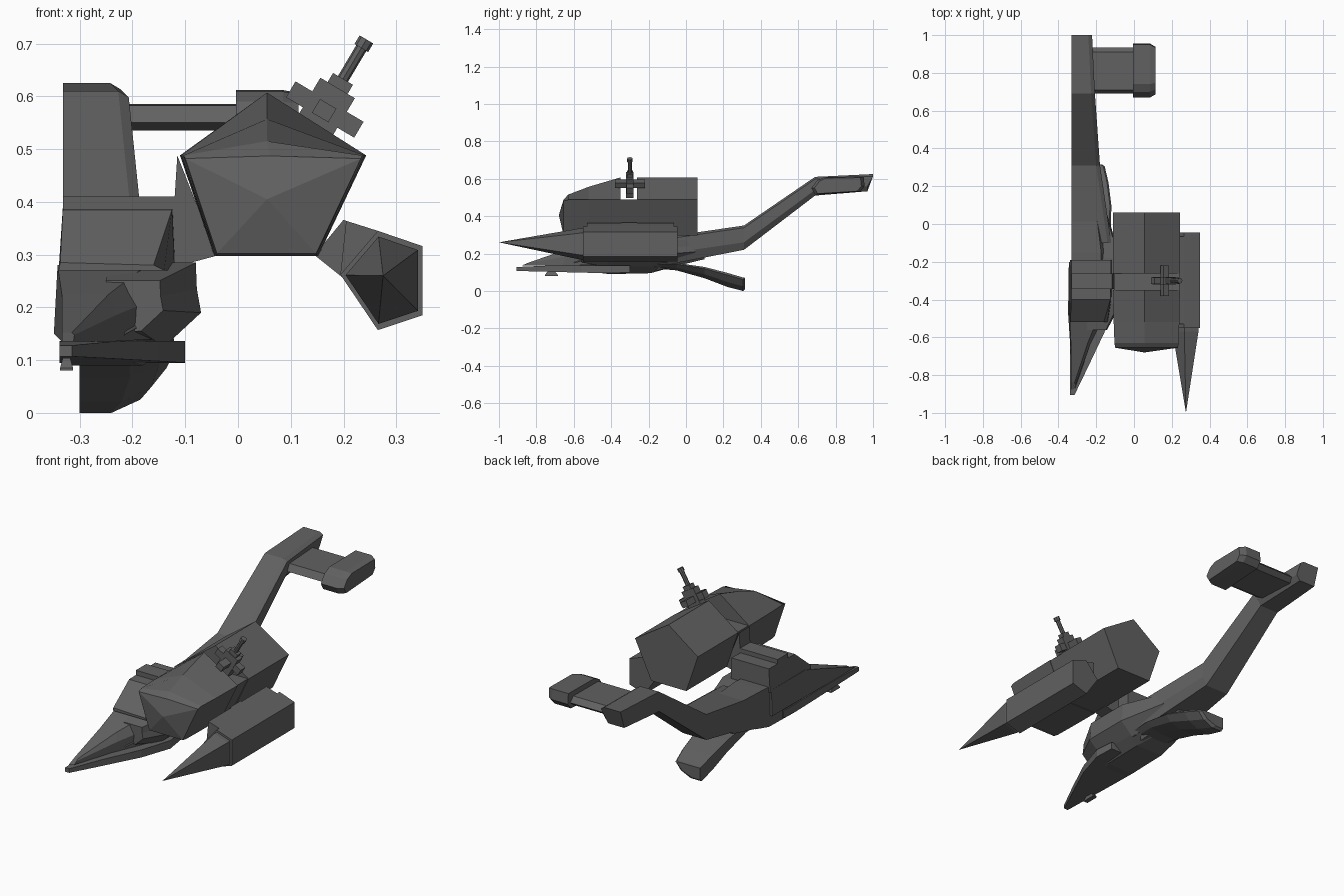
import bpy, bmesh
from mathutils import Vector, Matrix

if "Cube" in bpy.data.objects:
    bpy.data.objects.remove(bpy.data.objects["Cube"])

PAINT = bpy.data.materials.new("dark_grey")
PAINT.diffuse_color = (.12, .12, .12, 1)
PAINT.use_nodes = True
PAINT.node_tree.nodes["Principled BSDF"].inputs["Base Color"].default_value = PAINT.diffuse_color


def loft(name, rings, tip=None, tail=None):
    """Skin rings of 3D points; close ends with a face or a fan to a tip point."""
    bm = bmesh.new()
    vs = [[bm.verts.new(p) for p in r] for r in rings]
    n = len(vs[0])
    for a, b in zip(vs, vs[1:]):
        for i in range(n):
            j = (i + 1) % n
            bm.faces.new((a[i], a[j], b[j], b[i]))
    for ends, point in ((vs[0], tip), (vs[-1], tail)):
        if point:
            p = bm.verts.new(point)
            for i in range(n):
                bm.faces.new((ends[i], ends[(i + 1) % n], p))
        else:
            bm.faces.new(ends)
    bmesh.ops.recalc_face_normals(bm, faces=bm.faces)
    me = bpy.data.meshes.new(name)
    bm.to_mesh(me)
    bm.free()
    me.materials.append(PAINT)
    ob = bpy.data.objects.new(name, me)
    bpy.context.collection.objects.link(ob)
    return ob


def ring(pts, y):
    return [(x, y, z) for x, z in pts]


def prism(name, pts, y0, y1):
    return loft(name, [ring(pts, y0), ring(pts, y1)])


def scaled(pts, c, s):
    return [(c[0] + (x - c[0]) * s, c[1] + (z - c[1]) * s) for x, z in pts]


X0 = -0.332  # flat inner side of the half hull

# Main hull: y, bottom, top, width, height of the widest line
def hull_ring(y, zb, zt, w, zm):
    return [(X0, y, zb), (X0 + w * .7, y, zb), (X0 + w, y, zm),
            (X0 + w * .72, y, zt), (X0, y, zt)]

loft("hull", [hull_ring(*s) for s in (
    (-.6, .12, .18, .12, .15), (-.42, .11, .28, .21, .2),
    (-.15, .11, .30, .22, .21), (.1, .17, .31, .175, .24))])

# Nose floor and chin plate
loft("chin_plate", [[(X0 - .006, y, zb), (xr, y, zb), (xr, y, zt), (X0 - .006, y, zt)]
     for y, zb, zt, xr in ((-.905, .107, .128, -.315), (-.75, .103, .135, -.24),
                           (-.56, .098, .136, -.15), (-.4, .095, .136, -.1),
                           (-.3, .1, .136, -.11))])

# Canopy with a sloped windscreen, bulging slightly past the flat side
loft("canopy", [[(-.334, -.88, .135), (-.312, -.87, .135), (-.31, -.85, .148),
                 (-.315, -.84, .152), (-.334, -.84, .152)],
                [(-.334, -.7, .135), (-.245, -.66, .135), (-.232, -.64, .185),
                 (-.245, -.63, .225), (-.334, -.63, .225)],
                ring([(-.349, .15), (-.155, .14), (-.148, .22), (-.18, .275), (-.342, .28)], -.47),
                ring([(-.345, .15), (-.15, .15), (-.14, .22), (-.17, .275), (-.34, .28)], -.2)])

# Side cheek under the upper pod
cheek = [(-.25, .12), (-.14, .125), (-.07, .19), (-.078, .235), (-.08, .285), (-.25, .285)]
loft("side_cheek", [ring(scaled(cheek, (-.25, .2), .6), -.56), ring(cheek, -.42),
                    ring(cheek, -.18), ring(scaled(cheek, (-.25, .24), .6), .05)])

# Raised deck block, sloped front
loft("deck_block", [ring([(X0 - .008, .27), (-.14, .27), (-.16, .28), (X0 - .005, .285)], -.52),
                    ring([(X0 - .008, .27), (-.12, .27), (-.125, .385), (X0, .385)], -.4),
                    ring([(X0 - .008, .27), (-.12, .27), (-.122, .39), (X0, .39)], -.19)])

# Belly keel
loft("belly", [ring([(X0, .13), (r, .13), (r - .05, b), (X0, b)], y)
               for y, r, b in ((-.56, -.2, .11), (-.41, -.13, .09),
                               (-.19, -.13, .095), (-.08, -.17, .125))])

# Tail boom with bevelled outer top edge
loft("tail_boom", [[(X0, y0, zl), (xr - .02, y0, zl), (xr, y0, zm), (xr, y1, zh - .012),
                    (xr - .02, y1, zh), (X0, y1, zh)]
                   for y0, y1, zl, zm, zh, xr in (
                       (-.1, -.1, .14, .2, .29, -.12), (.31, .31, .22, .26, .35, -.18),
                       (.69, .69, .51, .54, .61, -.207), (.97, 1.0, .533, .56, .625, -.222))])

# Tailplane and its capsule tip
stab = [(.69, .55), (.72, .535), (.91, .54), (.935, .56), (.91, .585), (.71, .583)]
loft("tailplane", [[(x, y, z) for y, z in stab] for x in (-.25, 0)])
cap = [(.67, .55), (.69, .515), (.93, .53), (.955, .56), (.95, .612), (.74, .609), (.7, .59)]
loft("tailplane_tip", [[(x, y, z) for y, z in p] for x, p in (
    (-.004, cap), (.085, cap), (.115, scaled(cap, (.81, .56), .88)))])

# Lower rear fin, drooping backward, narrowing to a rounded end
loft("belly_fin", [[(-.3, y, zt - t), (xr - .085, y, zt - t), (xr - .03, y, zt - t * .65),
                    (xr, y, zt - t * .15), (xr - .008, y, zt), (-.3, y, zt)]
                   for y, zt, t, xr in ((-.16, .15, .03, -.13), (-.05, .15, .04, -.122),
                                        (.1, .128, .06, -.12), (.22, .097, .075, -.135),
                                        (.305, .072, .072, -.155), (.316, .07, .06, -.17))])

# Nose sensor cone
loft("nose_sensor", [[(-.325 + a * r * .35, -.72 + b * r, z) for a, b in
                      ((-1, -1), (1, -1), (1, 1), (-1, 1))]
                     for z, r in ((.08, .035), (.085, .035), (.12, .008))])

# Upper pod: front half with sloped roof, gap, rear half
pod = [(-.11, .488), (.055, .607), (.243, .488), (.152, .297), (-.045, .297)]
def pod_front(apex, s, sh=.488):
    p = scaled(pod, (.055, .42), s)
    return [(p[0][0], sh), (.055, apex), (p[2][0], sh), (p[3][0], .297), (p[4][0], .297)]

face = [(-.1, .482), (.06, .487), (.233, .482), (.148, .302), (-.04, .302)]
loft("upper_pod_front", [ring(face, -.655), ring(pod_front(.515, .96), -.63),
                         ring(pod_front(.557, .985), -.52), ring(pod, -.35)],
     tip=(.055, -.68, .405))
prism("upper_pod_rear", pod, -.262, .062)
band = [(-.106, .488), (.24, .488), (.15, .3), (-.043, .3)]
prism("pod_band", band, -.36, -.25)

# Cross arms carrying the pods
prism("inner_arm", [(X0, .27), (-.2, .255), (-.04, .298), (-.115, .488), (-.12, .41), (X0, .41)],
      -.345, -.262)
prism("outer_arm", [(.145, .299), (.2, .255), (.265, .34), (.2, .366)], -.345, -.262)

# Lower pod with spike nose
low = [(.265, .157), (.35, .185), (.35, .316), (.265, .345), (.194, .262)]
C = (.276, .255)
prism("lower_pod", low, -.55, -.045)
loft("pod_spike", [ring(scaled(low, C, .88), -.57), ring(scaled(low, C, .88), -.53)],
     tip=(.275, -1.0, .26))
prism("pod_plate", [(.194, .262), (.205, .364), (.265, .345)], -.53, -.065)

# Gun turret standing on the outer roof face of the upper pod
AX = Vector((.51, 0, .86)).normalized()
U = Vector((.86, 0, -.51)).normalized()
V = Vector((0, 1, 0))
BASE = Vector((.148, -.3, .547))

def turret_box(name, t0, t1, hu, hv):
    loft(name, [[BASE + AX * t + U * a * hu + V * b * hv for a, b in
                 ((-1, -1), (1, -1), (1, 1), (-1, 1))] for t in (t0, t1)])

def turret_rod(name, t0, t1, r, sides=8):
    ang = Matrix.Rotation(6.283185 / sides, 3, AX)
    pts, d = [], U * r
    for _ in range(sides):
        pts.append(d.copy())
        d = ang @ d
    loft(name, [[BASE + AX * t + p for p in pts] for t in (t0, t1)])

turret_box("turret_cross_beam", .015, .05, .075, .018)
turret_box("turret_side_beam", .015, .045, .018, .08)
turret_box("turret_core", -.035, .08, .038, .02)
turret_box("turret_mount", .075, .1, .022, .016)
turret_rod("gun_barrel", .03, .172, .011)
turret_rod("gun_muzzle", .168, .187, .015)
